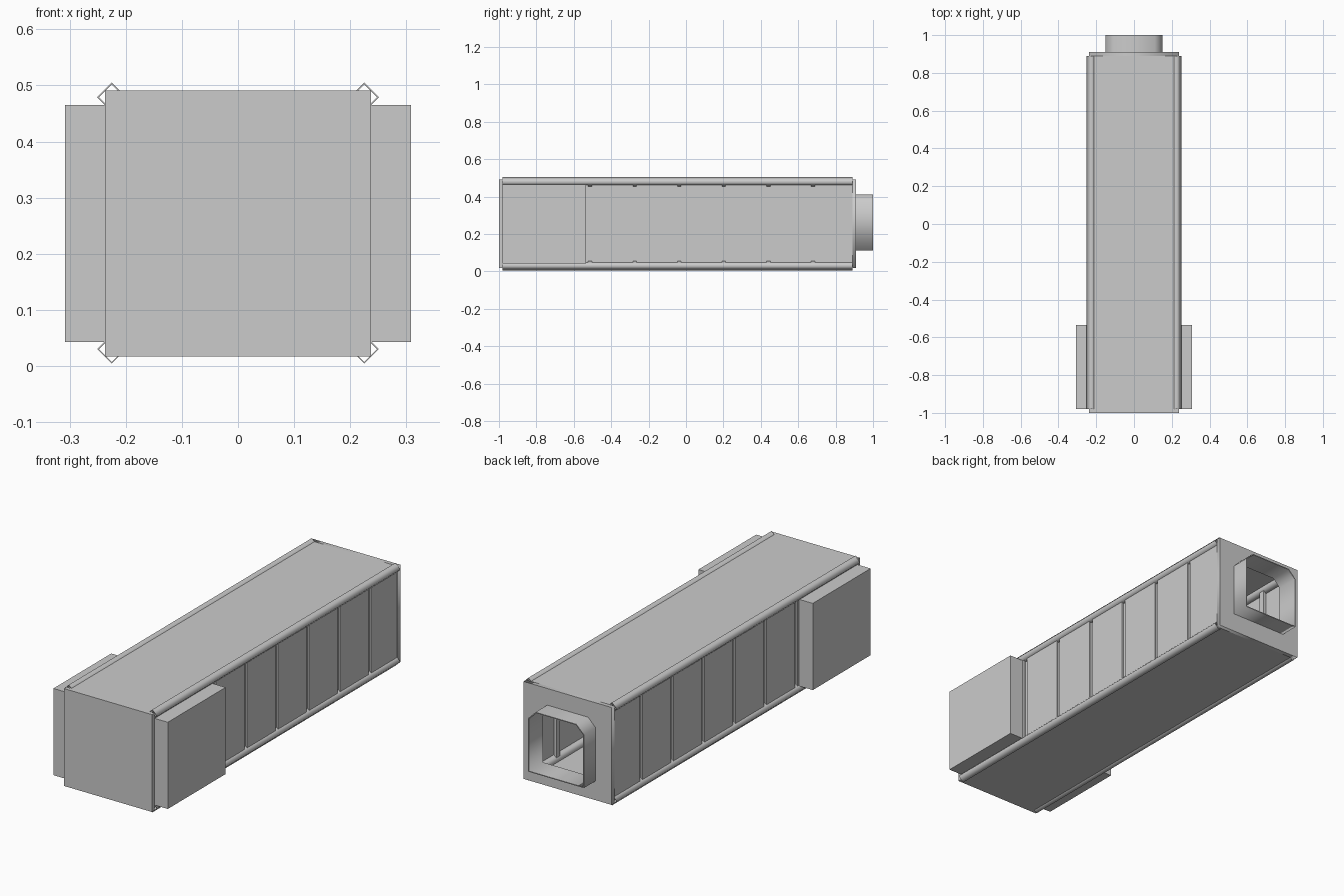
import bpy

if "Cube" in bpy.data.objects:
    bpy.data.objects.remove(bpy.data.objects["Cube"])


def box(name, x, y, z):
    """Box from (min, max) ranges on each axis."""
    bpy.ops.mesh.primitive_cube_add(size=1, location=[sum(r) / 2 for r in (x, y, z)])
    ob = bpy.context.object
    ob.name = name
    ob.scale = [r[1] - r[0] for r in (x, y, z)]
    bpy.ops.object.transform_apply(location=False, rotation=False, scale=True)
    return ob


def extrude(name, loops, y0, y1):
    """Extrude closed x-z outlines (outer, then holes) from y0 to y1."""
    cu = bpy.data.curves.new(name, 'CURVE')
    cu.dimensions = '2D'
    cu.fill_mode = 'BOTH'
    cu.extrude = (y1 - y0) / 2
    for pts in loops:
        sp = cu.splines.new('POLY')
        sp.points.add(len(pts) - 1)
        for p, (x, z) in zip(sp.points, pts):
            p.co = (x, z, 0, 1)
        sp.use_cyclic_u = True
    ob = bpy.data.objects.new(name, cu)
    bpy.context.collection.objects.link(ob)
    ob.location.y = (y0 + y1) / 2
    ob.rotation_euler.x = 1.5707963
    bpy.ops.object.select_all(action='DESELECT')
    bpy.context.view_layer.objects.active = ob
    ob.select_set(True)
    bpy.ops.object.convert(target='MESH')
    return bpy.context.object


def diamond(x, z, r):
    return [(x + r, z), (x, z + r), (x - r, z), (x, z - r)]


def collar_outline(inset):
    w, lo, hi, c = 0.15 - inset, 0.11 + inset, 0.41 - inset, 0.04 - inset * 0.4
    return [(-w, lo), (w, lo), (w, hi - c), (w - c, hi), (c - w, hi), (-w, hi - c)]


W, BOTTOM, TOP = 0.237, 0.017, 0.491

# End plates, the rear one open behind the collar
box("front_plate", (-W, W), (-1.0, -0.98), (BOTTOM, TOP))
rect = [(-W, BOTTOM), (W, BOTTOM), (W, TOP), (-W, TOP)]
extrude("rear_plate", [rect, collar_outline(0.004)], 0.89, 0.91)
extrude("rear_collar", [collar_outline(0), collar_outline(0.004)], 0.905, 1.0)

# Roof and floor
box("roof", (-0.22, 0.22), (-0.98, 0.89), (TOP - 0.01, TOP))
box("floor", (-0.22, 0.22), (-0.98, 0.89), (BOTTOM, BOTTOM + 0.01))

# Hollow square corner rails, turned on edge
for sx in (-1, 1):
    for z in (0.03, 0.479):
        extrude("corner_rail", [diamond(sx * 0.225, z, 0.026),
                                diamond(sx * 0.225, z, 0.0225)], -0.98, 0.89)

# Side panels with recessed ribs between them, and the front side boxes
PITCH = 0.2385
for sx in (-1, 1):
    def span(a, b):
        return tuple(sorted((sx * a, sx * b)))
    for i in range(8):
        y = -1.0 + i * PITCH
        box("side_panel", span(0.225, 0.234), (y + 0.02, y + PITCH), (0.04, 0.47))
        if i:
            box("side_rib", span(0.212, 0.226), (y - 0.005, y + 0.025), (0.027, 0.481))
    box("side_box", span(0.234, 0.308), (-0.98, -0.535), (0.043, 0.465))
